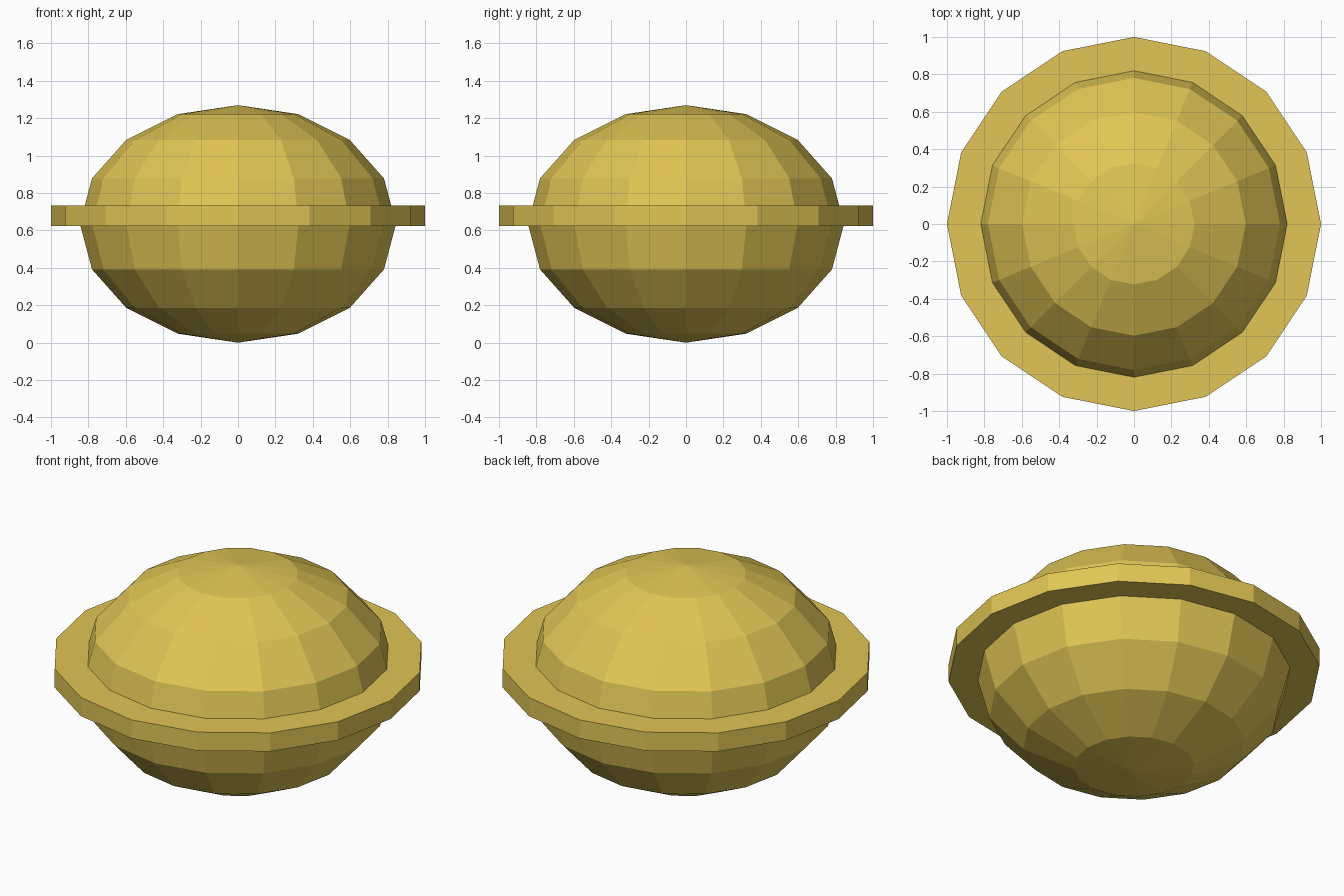
import bpy

if "Cube" in bpy.data.objects:
    bpy.data.objects.remove(bpy.data.objects["Cube"])

SIDES = 16
HALF_HEIGHT = 0.635

gold = bpy.data.materials.new("gold")
gold.diffuse_color = (0.75, 0.56, 0.09, 1)
gold.use_nodes = True
gold.node_tree.nodes["Principled BSDF"].inputs["Base Color"].default_value = gold.diffuse_color


def finish(name):
    obj = bpy.context.object
    obj.name = name
    bpy.ops.object.transform_apply(location=False, rotation=False, scale=True)
    obj.data.materials.append(gold)
    bpy.ops.object.shade_flat()


# Squashed low-poly body
bpy.ops.mesh.primitive_uv_sphere_add(segments=SIDES, ring_count=8, radius=1,
                                     location=(0, 0, HALF_HEIGHT))
bpy.context.object.scale = (0.845, 0.845, HALF_HEIGHT)
finish("body")

# Flat rim sitting just above the widest line
bpy.ops.mesh.primitive_cylinder_add(vertices=SIDES, radius=1, depth=0.11,
                                    location=(0, 0, 0.678))
finish("rim")
